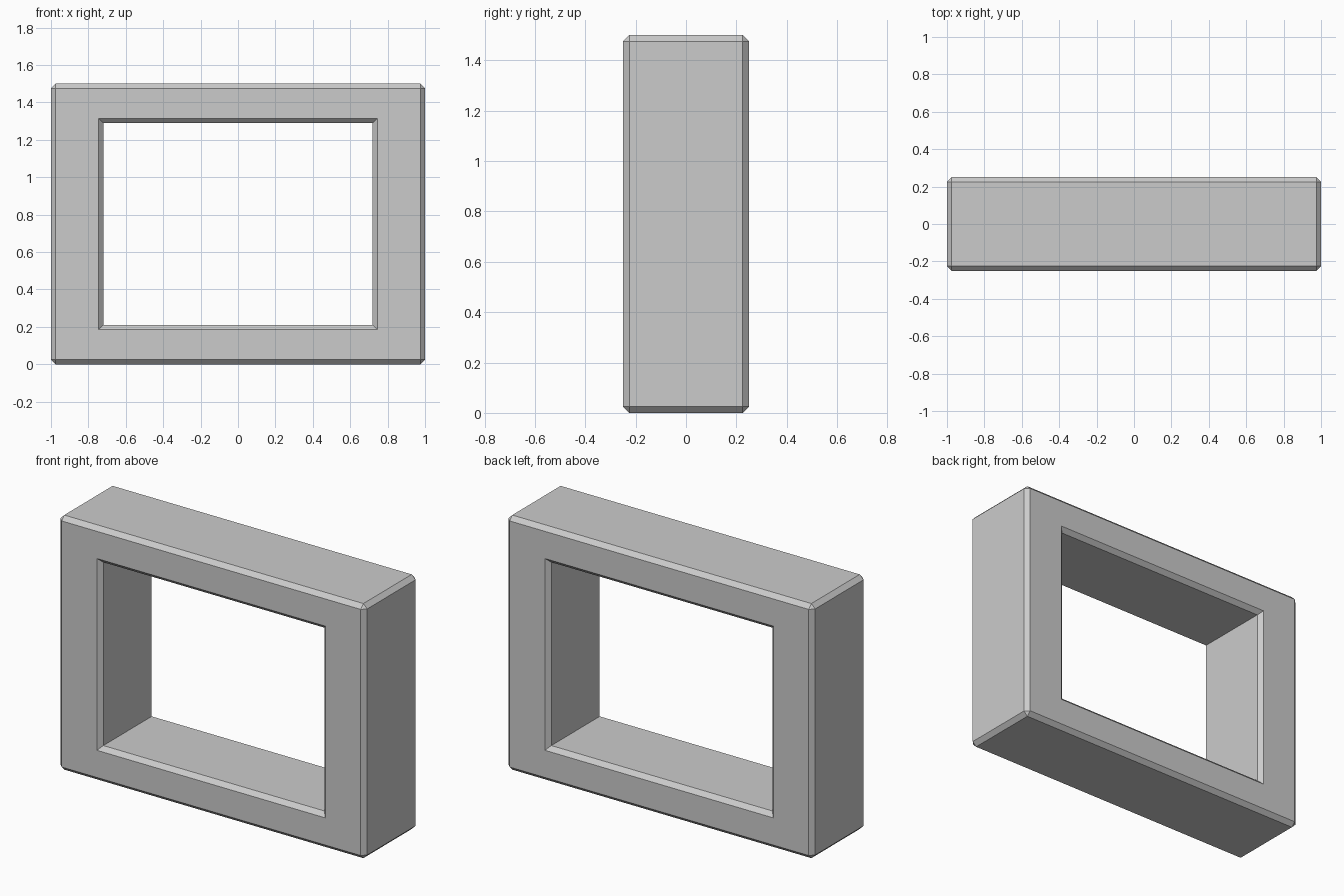
import bpy, bmesh

if "Cube" in bpy.data.objects:
    bpy.data.objects.remove(bpy.data.objects["Cube"])

D = 0.25        # half depth
BEVEL = 0.025


def ring(bm, half_w, z0, z1, y):
    return [bm.verts.new((x, y, z)) for x, z in
            ((-half_w, z0), (half_w, z0), (half_w, z1), (-half_w, z1))]


# Rectangular frame: outer and inner loops, front and back
bm = bmesh.new()
outer_f, outer_b = (ring(bm, 1.0, 0.0, 1.5, y) for y in (-D, D))
inner_f, inner_b = (ring(bm, 0.72, 0.21, 1.29, y) for y in (-D, D))
loops = [outer_f, outer_b, inner_b, inner_f]
for a, b in zip(loops, loops[1:] + loops[:1]):
    for i in range(4):
        j = (i + 1) % 4
        bm.faces.new((a[i], a[j], b[j], b[i]))
bmesh.ops.recalc_face_normals(bm, faces=bm.faces)

# Chamfer the convex edges only, so the opening keeps square corners
bm.normal_update()
edges = [e for e in bm.edges if e.calc_face_angle_signed() > 0.5]
bmesh.ops.bevel(bm, geom=edges, offset=BEVEL, offset_type='OFFSET',
                segments=1, profile=0.5, affect='EDGES', clamp_overlap=False)
bmesh.ops.recalc_face_normals(bm, faces=bm.faces)

mesh = bpy.data.meshes.new("frame")
bm.to_mesh(mesh)
bm.free()
frame = bpy.data.objects.new("frame", mesh)
bpy.context.collection.objects.link(frame)
